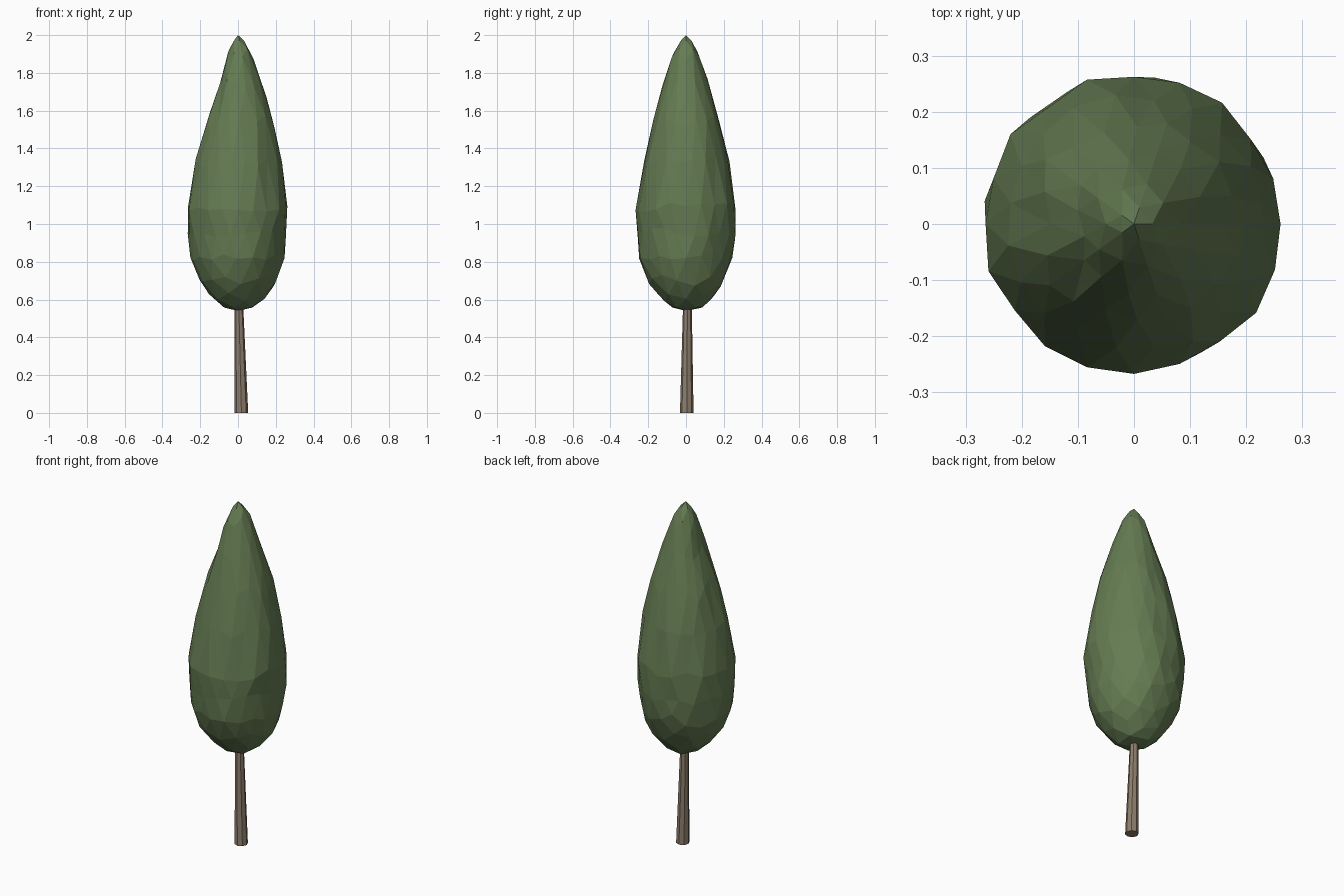
import bpy, bmesh, math, random
from mathutils import Vector

if "Cube" in bpy.data.objects:
    bpy.data.objects.remove(bpy.data.objects["Cube"])

random.seed(4)


def material(name, color):
    m = bpy.data.materials.new(name)
    m.diffuse_color = (*color, 1)
    m.use_nodes = True
    m.node_tree.nodes["Principled BSDF"].inputs["Base Color"].default_value = m.diffuse_color
    return m


def add_object(name, bm, mat):
    mesh = bpy.data.meshes.new(name)
    bm.to_mesh(mesh)
    bm.free()
    mesh.materials.append(mat)
    obj = bpy.data.objects.new(name, mesh)
    bpy.context.collection.objects.link(obj)
    return obj


# Crown outline: height, then radius toward +x, +y, -x, -y
OUTLINE = [
    (0.54, 0.00, 0.00, 0.00, 0.00),
    (0.555, 0.09, 0.09, 0.07, 0.07),
    (0.60, 0.135, 0.14, 0.13, 0.13),
    (0.66, 0.19, 0.185, 0.185, 0.18),
    (0.78, 0.24, 0.245, 0.25, 0.248),
    (0.90, 0.25, 0.258, 0.263, 0.26),
    (1.09, 0.265, 0.268, 0.268, 0.27),
    (1.31, 0.236, 0.235, 0.232, 0.228),
    (1.52, 0.195, 0.185, 0.182, 0.18),
    (1.68, 0.152, 0.142, 0.110, 0.137),
    (1.83, 0.098, 0.095, 0.078, 0.105),
    (1.95, 0.055, 0.052, 0.04, 0.05),
    (2.00, 0.00, 0.00, 0.00, 0.00),
]


def crown_radius(z, c, s):
    for lo, hi in zip(OUTLINE, OUTLINE[1:]):
        if z <= hi[0]:
            break
    t = (z - lo[0]) / (hi[0] - lo[0])
    r = [a + (b - a) * t for a, b in zip(lo[1:], hi[1:])]
    return c * c * (r[0] if c > 0 else r[2]) + s * s * (r[1] if s > 0 else r[3])


# Crown: an icosphere reshaped to the outline, with uneven facets
bm = bmesh.new()
bmesh.ops.create_icosphere(bm, subdivisions=3, radius=1)
for v in bm.verts:
    u = v.co.z
    z = 1.09 + u * (0.91 if u > 0 else 0.55)
    flat = math.hypot(v.co.x, v.co.y)
    if flat < 0.01:
        v.co = Vector((0, 0, z))
        continue
    c, s = v.co.x / flat, v.co.y / flat
    if abs(u) < 0.9:
        z += random.uniform(-0.025, 0.025)
    r = crown_radius(z, c, s) * random.uniform(0.97, 1.02)
    v.co = Vector((c * r, s * r, z))
add_object("crown", bm, material("leaf green", (0.13, 0.20, 0.085)))

# Trunk: eight-sided, tapered and leaning slightly
bm = bmesh.new()
bmesh.ops.create_cone(bm, cap_ends=True, segments=8, radius1=0.036,
                      radius2=0.022, depth=0.62)
for v in bm.verts:
    v.co.z += 0.31
    v.co.x += 0.018 - 0.024 * v.co.z
    v.co.y += 0.004 + 0.006 * v.co.z
add_object("trunk", bm, material("bark brown", (0.27, 0.21, 0.15)))
